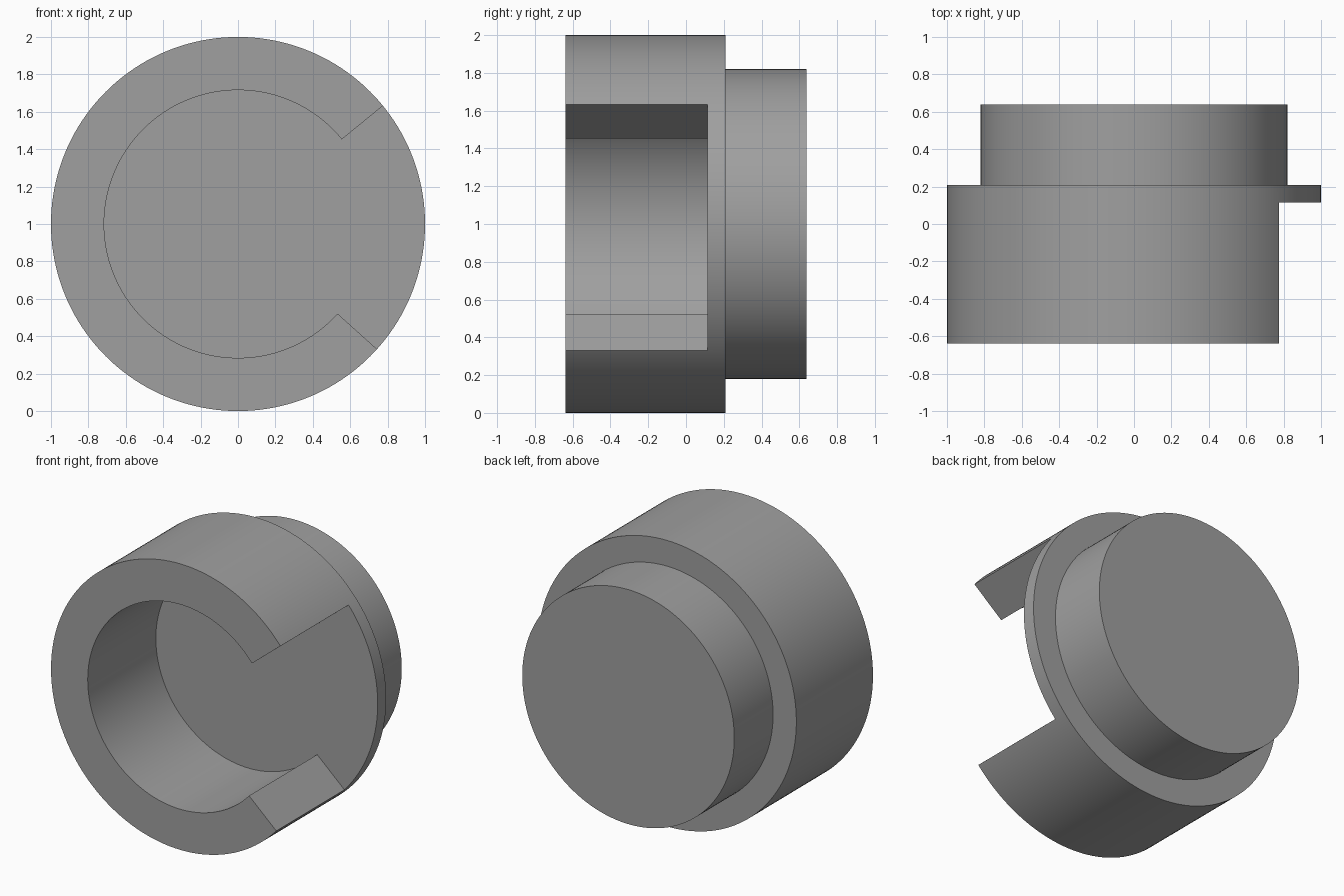
import bpy, bmesh, math

if "Cube" in bpy.data.objects:
    bpy.data.objects.remove(bpy.data.objects["Cube"])

CENTRE_Z = 1.0
SIDES = 160
POCKET_R = 0.716
GAP_TOP, GAP_BOTTOM = math.radians(39.2), math.radians(-42.0)

grey = bpy.data.materials.new("plain grey")
grey.diffuse_color = (0.35, 0.35, 0.35, 1)
grey.use_nodes = True
grey.node_tree.nodes["Principled BSDF"].inputs["Base Color"].default_value = grey.diffuse_color


def circle(radius, start=0.0, sweep=2 * math.pi, count=SIDES, closed=True):
    """Points (x, z) along an arc."""
    steps = count if closed else count - 1
    return [(radius * math.cos(start + sweep * i / steps),
             radius * math.sin(start + sweep * i / steps)) for i in range(count)]


def loft(name, sections):
    """Closed solid through matching (y, outline) sections along the y axis."""
    bm = bmesh.new()
    loops = [[bm.verts.new((x, y, z + CENTRE_Z)) for x, z in outline]
             for y, outline in sections]
    for a, b in zip(loops, loops[1:]):
        for i in range(len(a)):
            j = (i + 1) % len(a)
            bm.faces.new((a[i], a[j], b[j], b[i]))
    bm.faces.new(loops[0])
    bm.faces.new(loops[-1])
    bmesh.ops.recalc_face_normals(bm, faces=bm.faces)
    mesh = bpy.data.meshes.new(name)
    bm.to_mesh(mesh)
    bm.free()
    mesh.materials.append(grey)
    obj = bpy.data.objects.new(name, mesh)
    bpy.context.collection.objects.link(obj)
    return obj


# Stepped round body: wide drum with a narrower plug at the back
body = loft("stepped_body", [
    (-0.638, circle(1.0)),
    (0.209, circle(1.0)),
    (0.209, circle(0.82)),
    (0.638, circle(0.82)),
])

# Cutter outline: round pocket that opens into a side gap
sweep = 2 * math.pi + GAP_BOTTOM - GAP_TOP
outline = circle(POCKET_R, GAP_TOP, sweep, 120, closed=False)
outline += [(1.6 * math.cos(a), 1.6 * math.sin(a)) for a in (GAP_BOTTOM, GAP_TOP)]
cutter = loft("pocket_cutter", [(-0.9, outline), (0.115, outline)])

# Cut the pocket from the front
mod = body.modifiers.new("pocket", "BOOLEAN")
mod.operation = "DIFFERENCE"
mod.solver = "EXACT"
mod.object = cutter
bpy.context.view_layer.objects.active = body
body.select_set(True)
bpy.ops.object.modifier_apply(modifier=mod.name)
bpy.data.objects.remove(cutter, do_unlink=True)

# Smooth round walls, crisp rims
bpy.ops.object.shade_smooth_by_angle(angle=math.radians(30))
